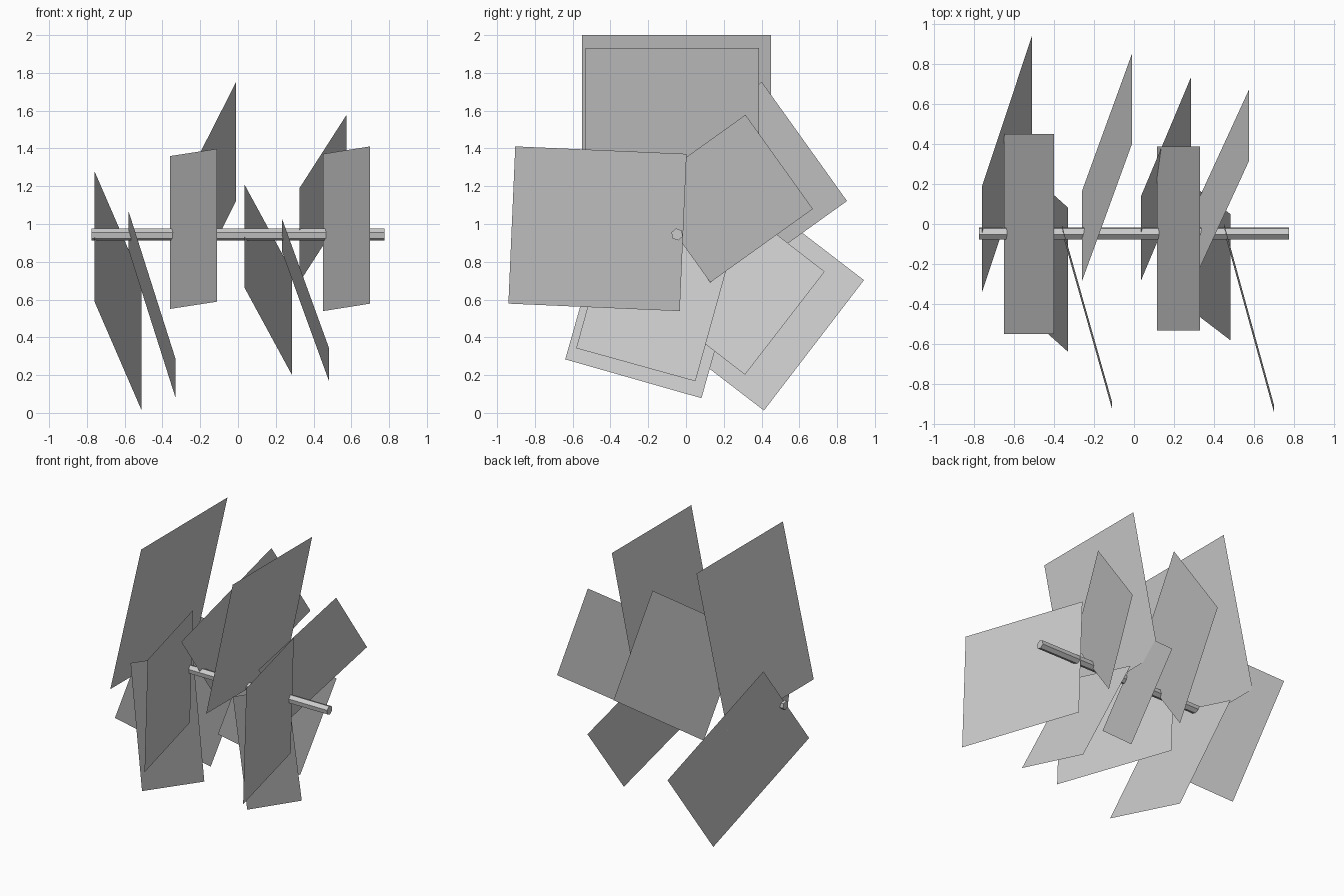
import bpy
import math
from mathutils import Vector

cube = bpy.data.objects.get("Cube")
if cube:
    bpy.data.objects.remove(cube, do_unlink=True)

# One plain grey for everything
grey = bpy.data.materials.new("plain_grey")
grey.use_nodes = True
grey.diffuse_color = (0.6, 0.6, 0.6, 1)
grey.node_tree.nodes["Principled BSDF"].inputs["Base Color"].default_value = (0.6, 0.6, 0.6, 1)

ASPECT = 1.09  # panel length outwards from the rod, per unit of width


def make_panel(name, angle, width, root, slant=0.25):
    """Flat sheet rooted on the rod, pointing outwards and leaning along +x."""
    a = math.radians(angle)
    out = Vector((0, math.cos(a), math.sin(a)))
    side = Vector((0, -out.z, out.y)) * width / 2
    base = Vector(root)
    tip = base + out * width * ASPECT + Vector((slant, 0, 0))
    mesh = bpy.data.meshes.new(name)
    mesh.from_pydata([base - side, tip - side, tip + side, base + side],
                     [], [(0, 1, 2, 3)])
    mesh.materials.append(grey)
    obj = bpy.data.objects.new(name, mesh)
    bpy.context.collection.objects.link(obj)


# Hexagonal rod along x
bpy.ops.mesh.primitive_cylinder_add(vertices=6, radius=0.032, depth=1.55,
                                    location=(0, -0.047, 0.945))
rod = bpy.context.object
rod.name = "rod"
rod.rotation_euler = (math.radians(10), math.radians(90), 0)
rod.data.materials.append(grey)
# Spin about its own length first, then lay it down
rod.rotation_mode = 'XYZ'
rod.rotation_euler = (0, math.radians(90), 0)
for v in rod.data.vertices:
    x, y = v.co.x, v.co.y
    t = math.atan2(y, x) + math.radians(-20)
    v.co.x, v.co.y = 0.032 * math.cos(t), 0.032 * math.sin(t)

# Large group of panels
make_panel("large_panel_top", 90, 1.0, (-0.65, -0.05, 0.91))
make_panel("large_panel_upper_back", 35.6, 0.775, (-0.26, -0.06, 0.945))
make_panel("large_panel_lower_back", -37.5, 0.87, (-0.76, -0.075, 0.935))
make_panel("large_panel_bottom", -105.9, 0.75, (-0.58, -0.055, 0.967))
make_panel("large_panel_front", 177.5, 0.81, (-0.36, -0.025, 0.955))

# Small group of panels
make_panel("small_panel_top", 90, 0.92, (0.115, -0.073, 0.928), 0.215)
make_panel("small_panel_upper_back", 35.6, 0.613, (0.325, -0.05, 0.94))
make_panel("small_panel_lower_back", -37.7, 0.69, (0.035, -0.072, 0.935))
make_panel("small_panel_bottom", -105.5, 0.655, (0.232, -0.075, 0.943))
make_panel("small_panel_front", 177.5, 0.833, (0.45, -0.015, 0.955))
